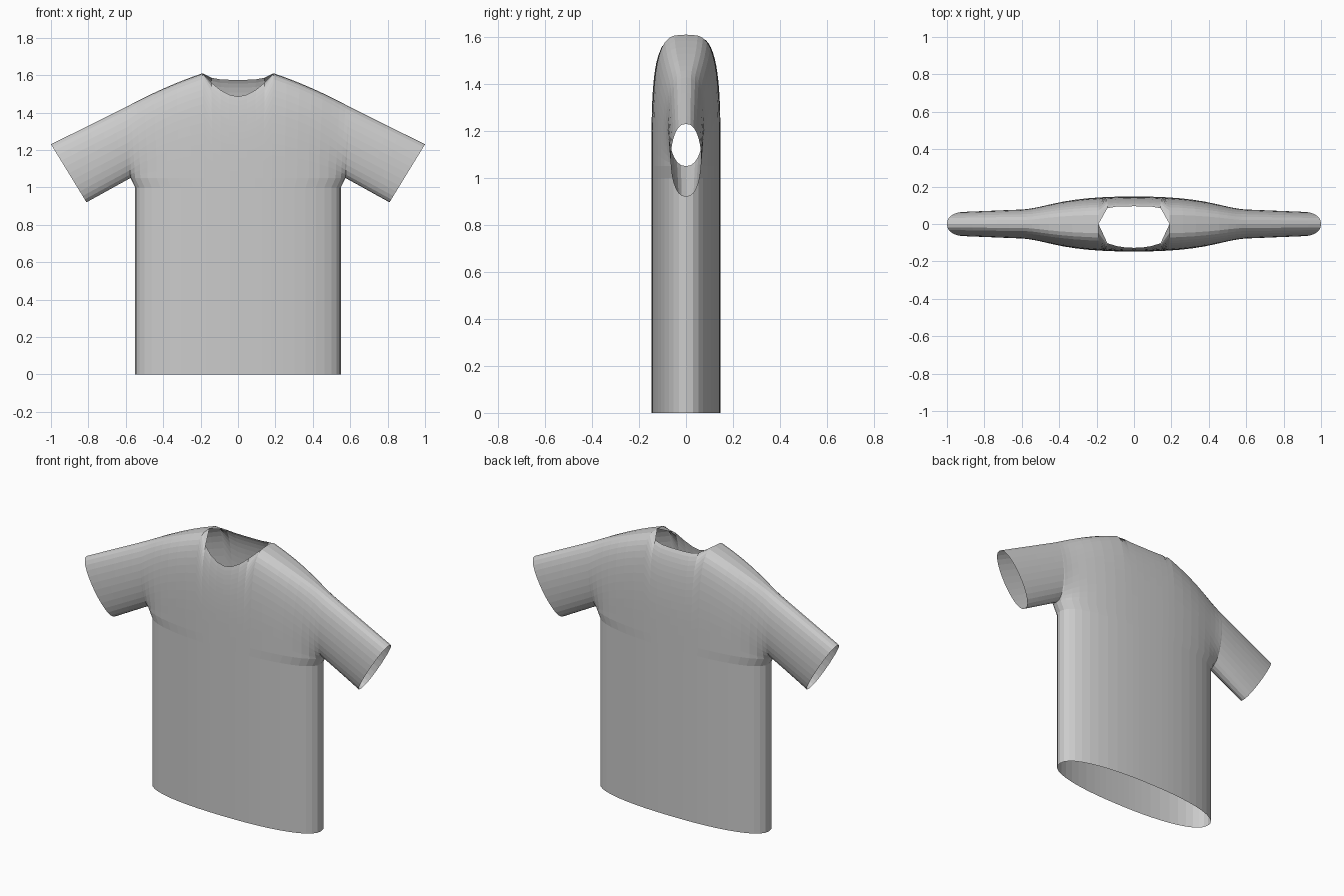
import bpy, bmesh
from math import sin, cos, asin, pi

cube = bpy.data.objects.get("Cube")
if cube:
    bpy.data.objects.remove(cube, do_unlink=True)

# Fabric material
fabric = bpy.data.materials.new("grey fabric")
fabric.use_nodes = True
colour = (0.6, 0.6, 0.6, 1)
fabric.diffuse_color = colour
fabric.node_tree.nodes["Principled BSDF"].inputs["Base Color"].default_value = colour

ROWS = 14            # rows from armpit to shoulder ridge
PIT, TOP = 1.05, 1.61
NECK_X, ARM_X = 0.19, 0.6
DEPTH = 0.147


def ridge(x):
    """Height of the shoulder line."""
    t = max(0, x - NECK_X)
    return TOP - 0.34 * t - 0.25 * t * t


def neckline(x, front):
    r = min(1, x / NECK_X)
    return 1.485 + 0.125 * r ** 1.8 if front else 1.575 + 0.035 * r ** 4


def arm_round(k):
    """Height share and depth share round the armhole."""
    a = pi * k / ROWS
    return (1 - cos(a)) / 2, max(0, sin(a)) ** 0.85


def column(s, front):
    """One strip of the body, from hem to shoulder or neckline."""
    side = -1 if front else 1
    w = max(0, 1 - s ** 2.3) ** (1 / 2.3)
    pts = [(s * 0.55, side * DEPTH * w, z) for z in (0, 0.95, 1.0)]
    top = ridge(s * ARM_X)
    x_top = s * ARM_X
    end = pi / 2
    if x_top < NECK_X - 0.001:
        end = asin((neckline(x_top, front) - PIT) / (top - PIT))
    m = s ** 4
    p = 3.6 - 1.4 * m
    for k in range(ROWS + 1):
        va, e = arm_round(k)
        v = (1 - m) * sin(end * k / ROWS) + m * va
        y = DEPTH * w * max(0, 1 - v ** p) ** (1 / p)
        y = (y * y + (0.078 * e * s ** 4) ** 2) ** 0.5
        pts.append((s * (0.575 + 0.025 * va), side * y, PIT + (top - PIT) * v))
    return pts


def sleeve_strip(k, side):
    """One strip of the sleeve, from armhole to cuff."""
    v, e = arm_round(k)
    a = (0.575 + 0.025 * v, side * 0.078 * e, PIT + (ridge(ARM_X) - PIT) * v)
    b = (0.81 + 0.19 * v, side * 0.065 * e, 0.92 + 0.31 * v)
    return [[p + (q - p) * t / 6 for p, q in zip(a, b)] for t in range(7)]


def make(name, grids):
    """Skin grids of points and weld them into one open shell."""
    bm = bmesh.new()
    for grid in grids:
        rows = [[bm.verts.new(p) for p in line] for line in grid]
        for a, b in zip(rows, rows[1:]):
            for i in range(len(a) - 1):
                bm.faces.new((a[i], b[i], b[i + 1], a[i + 1]))
    bmesh.ops.remove_doubles(bm, verts=bm.verts, dist=0.0005)
    bmesh.ops.recalc_face_normals(bm, faces=bm.faces)
    mesh = bpy.data.meshes.new(name)
    bm.to_mesh(mesh)
    bm.free()
    mesh.materials.append(fabric)
    obj = bpy.data.objects.new(name, mesh)
    bpy.context.collection.objects.link(obj)
    return obj


def mirrored(grid):
    return [[(-x, y, z) for x, y, z in line] for line in grid]


# Body: front and back panels, mirrored across the middle
neck_s = NECK_X / ARM_X
shares = [neck_s * i / 4 for i in range(5)]
shares += [neck_s + (1 - neck_s) * sin(pi / 2 * i / 9) for i in range(1, 10)]
panels = [[column(s, front) for s in shares] for front in (True, False)]
make("shirt_body", panels + [mirrored(g) for g in panels])

# Sleeves: open tubes carried on from the armholes
halves = [[sleeve_strip(k, side) for k in range(ROWS + 1)] for side in (-1, 1)]
make("left_sleeve", halves)
make("right_sleeve", [mirrored(g) for g in halves])
